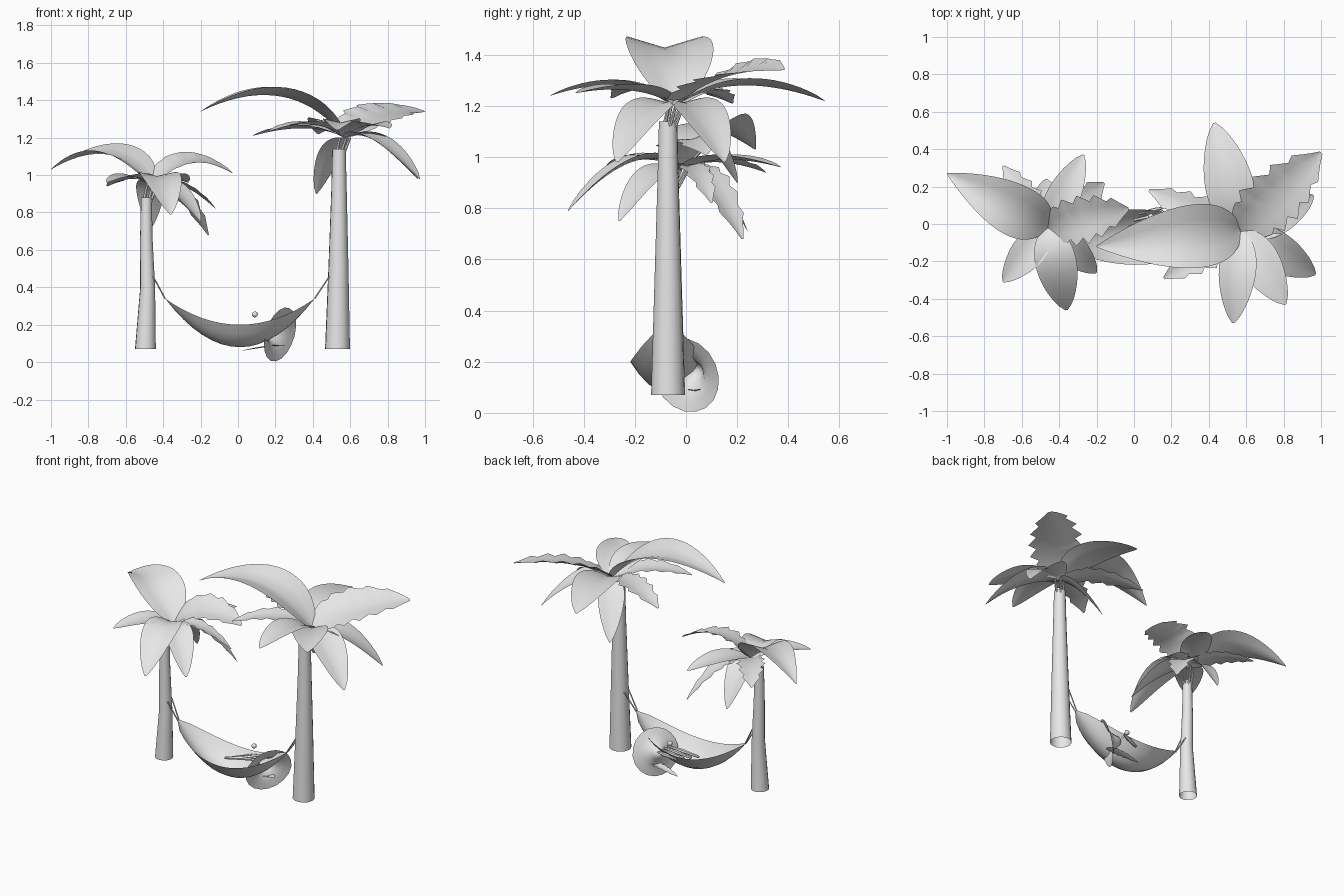
import bpy, bmesh, math
from mathutils import Vector

cube = bpy.data.objects.get("Cube")
if cube:
    bpy.data.objects.remove(cube)

grey = bpy.data.materials.new("light grey")
grey.use_nodes = True
COLOUR = (0.8, 0.8, 0.8, 1)
grey.diffuse_color = COLOUR
grey.node_tree.nodes["Principled BSDF"].inputs["Base Color"].default_value = COLOUR


def finish(name, bm):
    mesh = bpy.data.meshes.new(name)
    bm.to_mesh(mesh)
    bm.free()
    mesh.materials.append(grey)
    obj = bpy.data.objects.new(name, mesh)
    bpy.context.collection.objects.link(obj)
    bpy.ops.object.select_all(action='DESELECT')
    obj.select_set(True)
    bpy.context.view_layer.objects.active = obj
    bpy.ops.object.shade_smooth_by_angle(angle=math.radians(50))
    return obj


def skin_grid(bm, rows, closed=False):
    """Join rows of points with quads."""
    rings = [[bm.verts.new(p) for p in row] for row in rows]
    count = len(rings[0])
    for low, high in zip(rings, rings[1:]):
        for k in range(count if closed else count - 1):
            n = (k + 1) % count
            bm.faces.new((low[k], low[n], high[n], high[k]))
    return rings


def sheet(name, rows):
    """Single surface whose faces look upwards."""
    bm = bmesh.new()
    skin_grid(bm, rows)
    bm.normal_update()
    if sum(f.normal.z for f in bm.faces) < 0:
        bmesh.ops.reverse_faces(bm, faces=bm.faces)
    return finish(name, bm)


def circle(centre, axis, radius, sides):
    side = axis.orthogonal().normalized()
    other = axis.cross(side)
    angles = [math.tau * k / sides for k in range(sides)]
    return [centre + radius * (side * math.cos(a) + other * math.sin(a)) for a in angles]


def tube(name, stations, sides=14):
    """Open round tube through (centre, radius) stations."""
    points = [Vector(c) for c, r in stations]
    axis = (points[-1] - points[0]).normalized()
    bm = bmesh.new()
    skin_grid(bm, [circle(p, axis, r, sides) for p, (c, r) in zip(points, stations)], True)
    return finish(name, bm)


# Outline of each leaf style: where it is widest, how blunt, how deeply folded
STYLES = {"pointed": (0.72, 0.85, 0.3), "round": (0.9, 0.65, 0.22), "jagged": (0.82, 0.6, 0.2)}


def leaf(name, base, tip, middle, half_width, style, roll=0):
    """Arched blade from base to tip; middle is the height half way along,
    a positive roll lifts the left edge."""
    base, tip = Vector(base), Vector(tip)
    control = base.lerp(tip, 0.38)
    control.z = 2 * middle - (base.z + tip.z) / 2
    flat = Vector((tip.x - base.x, tip.y - base.y, 0)).normalized()
    side = Vector((-flat.y, flat.x, 0))
    widest, blunt, fold = STYLES[style]
    steps = 18
    rows = []
    for i in range(steps + 1):
        t = i / steps
        centre = base * (1 - t) ** 2 + control * 2 * t * (1 - t) + tip * t * t
        tangent = ((control - base) * (1 - t) + (tip - control) * t).normalized()
        normal = tangent.cross(side)
        width = half_width * max(math.sin(math.pi * t ** widest), 0.01) ** blunt
        row = []
        for s in (1, 0.5, 0, -0.5, -1):
            reach = s * width
            if style == "jagged" and abs(s) == 1 and t > 0.25:
                reach *= 1.12 - 0.16 * (i % 3)
            row.append(centre + side * reach + normal * width * (fold * abs(s) + roll * s))
        rows.append(row)
    return sheet(name, rows)


# Trunks
Y = -0.07
tube("tall_trunk", [((0.532, Y, 0.07), 0.067), ((0.537, Y, 0.5), 0.054),
                    ((0.54, Y, 0.9), 0.042), ((0.54, Y, 1.14), 0.036)])
tube("short_trunk", [((-0.495, Y, 0.07), 0.056), ((-0.483, Y, 0.4), 0.04),
                     ((-0.49, Y, 0.65), 0.034), ((-0.49, Y, 0.88), 0.029)])

# Crowns: tip, height half way, half width, style, roll
tall_leaves = [
    ((-0.2, -0.12, 1.34), 1.42, 0.17, "pointed"),
    ((0.43, 0.54, 1.22), 1.28, 0.13, "round"),
    ((1.0, 0.38, 1.34), 1.31, 0.15, "jagged", 0.25),
    ((0.97, -0.27, 0.98), 1.18, 0.11, "round"),
    ((0.81, -0.43, 1.25), 1.26, 0.11, "round"),
    ((0.53, -0.53, 1.24), 1.28, 0.1, "round"),
    ((0.16, -0.29, 1.23), 1.27, 0.09, "jagged"),
    ((0.08, 0.18, 1.21), 1.25, 0.09, "jagged"),
    ((0.96, 0.15, 0.98), 1.18, 0.11, "round"),
    ((0.42, 0.2, 0.9), 1.11, 0.08, "round"),
]
short_leaves = [
    ((-1.0, 0.27, 1.03), 1.11, 0.14, "pointed", -0.15),
    ((-0.03, 0.08, 1.01), 1.07, 0.12, "jagged", 0.25),
    ((-0.27, 0.37, 0.96), 0.99, 0.09, "round"),
    ((-0.7, 0.31, 0.94), 0.98, 0.08, "jagged"),
    ((-0.47, 0.24, 0.71), 0.92, 0.08, "round"),
    ((-0.36, -0.46, 0.79), 0.98, 0.11, "round"),
    ((-0.7, -0.31, 0.96), 0.99, 0.09, "round"),
    ((-0.2, -0.26, 0.75), 0.93, 0.085, "round"),
    ((-0.16, 0.22, 0.68), 0.91, 0.09, "jagged"),
    ((-0.12, 0.1, 0.82), 0.95, 0.06, "jagged"),
]
for tree, base, leaves in (("tall", Vector((0.57, -0.04, 1.2)), tall_leaves),
                           ("short", Vector((-0.46, -0.02, 0.95)), short_leaves)):
    for number, shape in enumerate(leaves, 1):
        leaf(f"{tree}_leaf_{number}", base, *shape)
    # Stalks that carry the leaves
    for k in range(5):
        a = math.tau * k / 5
        out = Vector((math.cos(a), math.sin(a), 0))
        foot = Vector((base.x - 0.03, Y, base.z - 0.1))
        tube(f"{tree}_stalk_{k + 1}", [(foot + out * 0.02, 0.009),
                                       (base + out * 0.03, 0.006)], 6)

# Hammock cloth
rows = []
for i in range(17):
    u = i / 8 - 1
    x = 0.01 + 0.4 * u
    bottom, edge = 0.08 + 0.26 * u * u, 0.2 + 0.14 * u * u
    half = 0.14 * (1 - u * u) ** 0.7 + 0.008
    rows.append([(x, Y + half * s, bottom + (edge - bottom) * s * s)
                 for s in [k / 4 - 1 for k in range(9)]])
sheet("hammock_cloth", rows)

# Hammock ropes
for end, trunk_x, cloth_x in (("left", 0.49, 0.41), ("right", -0.455, -0.39)):
    for n, dy in enumerate((-0.012, 0.012), 1):
        tube(f"{end}_rope_{n}", [((trunk_x, Y + 2 * dy, 0.46), 0.004),
                                 ((cloth_x, Y + dy / 2, 0.34), 0.004)], 6)

# Straw hat leaning on the hammock
centre = Vector((0.225, 0.0, 0.148))
axis = Vector((-0.8, 0.5, 0.25)).normalized()
profile = [(0.15, 0), (0.11, 0.012), (0.07, 0.028), (0.045, 0.055), (0.025, 0.085), (0.006, 0.095)]
bm = bmesh.new()
rings = skin_grid(bm, [circle(centre + axis * h, axis, r, 18) for r, h in profile], True)
bm.faces.new(rings[-1])
finish("straw_hat", bm)

# Bits and pieces lying in the hammock
for n in range(4):
    y = -0.03 + 0.035 * n
    tube(f"stick_{n + 1}", [((-0.06 + 0.03 * n, y - 0.02, 0.17), 0.008),
                            ((0.05 + 0.02 * n, y, 0.19), 0.012),
                            ((0.15, y + 0.01, 0.2), 0.007)], 6)
bm = bmesh.new()
bmesh.ops.create_icosphere(bm, subdivisions=1, radius=0.018)
bmesh.ops.translate(bm, verts=bm.verts, vec=(0.09, 0.04, 0.255))
finish("small_flower", bm)
leaf("fallen_leaf", (0.25, 0.03, 0.09), (0.02, 0.06, 0.06), 0.08, 0.03, "jagged")
